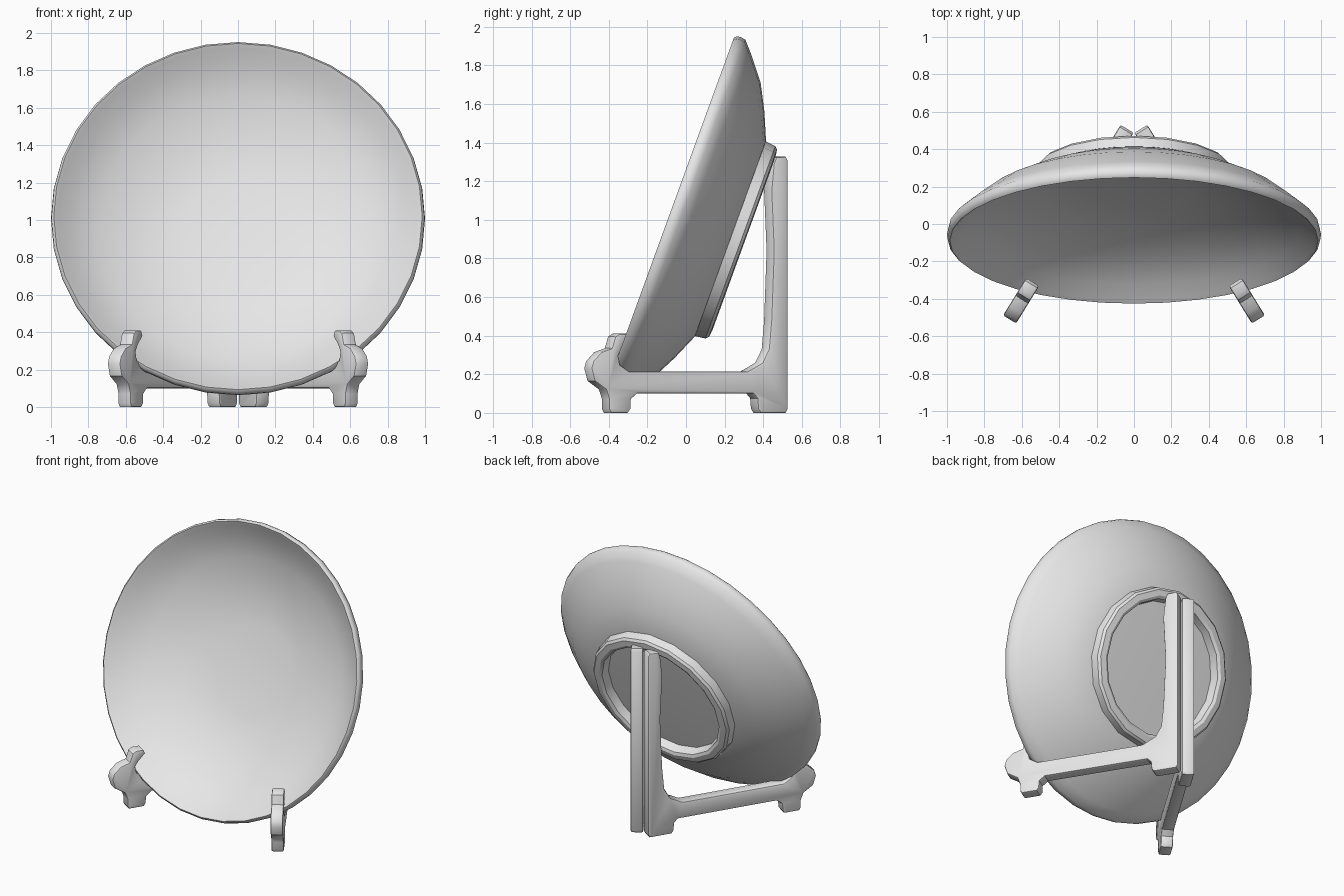
import bpy, bmesh, math
from mathutils import Matrix, Vector

if "Cube" in bpy.data.objects:
    bpy.data.objects.remove(bpy.data.objects["Cube"])

mat = bpy.data.materials.new("light_grey")
mat.diffuse_color = (0.8, 0.8, 0.8, 1)
mat.use_nodes = True
mat.node_tree.nodes["Principled BSDF"].inputs["Base Color"].default_value = mat.diffuse_color


def finish(bm, name, angle):
    bmesh.ops.remove_doubles(bm, verts=bm.verts, dist=1e-5)
    bmesh.ops.recalc_face_normals(bm, faces=bm.faces)
    me = bpy.data.meshes.new(name)
    bm.to_mesh(me)
    bm.free()
    ob = bpy.data.objects.new(name, me)
    bpy.context.collection.objects.link(ob)
    me.materials.append(mat)
    bpy.ops.object.select_all(action='DESELECT')
    ob.select_set(True)
    bpy.context.view_layer.objects.active = ob
    bpy.ops.object.shade_smooth_by_angle(angle=math.radians(angle))
    return ob


# Tilted plate frame: local y runs up the plate, local z points out of its back
t = math.radians(20)
s, c = math.sin(t), math.cos(t)
TILT = Matrix(((-1, 0, 0, 0), (0, s, c, -0.085), (0, c, -s, 1.017), (0, 0, 0, 1)))


def revolve(name, profile, sides, closed, angle):
    """Turn (radius, depth) points around the plate axis."""
    bm = bmesh.new()
    vs = [bm.verts.new((0, r, d)) for r, d in profile]
    pairs = list(zip(vs, vs[1:])) + ([(vs[-1], vs[0])] if closed else [])
    es = [bm.edges.new(p) for p in pairs]
    bmesh.ops.spin(bm, geom=vs + es, cent=(0, 0, 0), axis=(0, 0, 1),
                   angle=2 * math.pi, steps=sides, use_merge=True)
    bm.transform(TILT)
    return finish(bm, name, angle)


# Dished plate with rounded lip
revolve("plate", [(0, .29), (.3, .283), (.5, .255), (.75, .165), (.9, .075),
                  (.965, .012), (.985, -.004), (.997, .008), (1, .03),
                  (.995, .056), (.94, .105), (.815, .205), (.68, .275),
                  (.54, .335), (.44, .34), (0, .34)], 36, False, 40)

# Raised ring under the plate
revolve("foot_ring", [(.54, .31), (.53, .39), (.515, .405), (.475, .41),
                      (.455, .40), (.44, .32)], 18, True, 30)

# Side outline of one easel leg: (distance along leg, height)
OUTLINE = [
    # front foot and outer knob
    (.12, 0), (.108, .02), (.108, .07), (.09, .12), (.02, .165), (0, .23),
    (.012, .27), (.06, .315), (.125, .335), (.145, .395), (.17, .41),
    # hooked tip and plate notch
    (.22, .41), (.235, .38), (.185, .33), (.165, .295), (.175, .25), (.23, .215),
    # rail top and upright
    (.95, .215), (1.04, .26), (1.08, .33), (1.095, .48), (1.11, .84),
    (1.095, 1.15), (1.11, 1.29), (1.125, 1.325), (1.185, 1.328), (1.197, 1.31),
    # back foot and rail underside
    (1.197, .02), (1.185, 0), (1.03, 0), (1.015, .02), (1.01, .075), (.985, .10),
    (.28, .10), (.243, .07), (.24, .02), (.225, 0)]

HALF = 0.041  # half thickness of the leg
for side, name in ((-1, "left_leg"), (1, "right_leg")):
    start = Vector((side * .665, -.51, 0))
    along = Vector((-side * .525, .851, 0))
    across = Vector((.851, side * .525, 0))
    bm = bmesh.new()
    face = bm.faces.new([bm.verts.new(start + along * a + Vector((0, 0, z)) - across * HALF)
                         for a, z in OUTLINE])
    out = bmesh.ops.extrude_face_region(bm, geom=[face])
    bmesh.ops.translate(bm, vec=across * 2 * HALF,
                        verts=[v for v in out["geom"] if isinstance(v, bmesh.types.BMVert)])
    # Soften the rims of the two flat cheeks
    bmesh.ops.recalc_face_normals(bm, faces=bm.faces)
    rims = [e for e in bm.edges if len(e.link_faces) == 2
            and any(len(f.verts) > 4 for f in e.link_faces)]
    bmesh.ops.bevel(bm, geom=rims, offset=.011, segments=2, profile=.5,
                    affect='EDGES', clamp_overlap=True)
    finish(bm, name, 35)
